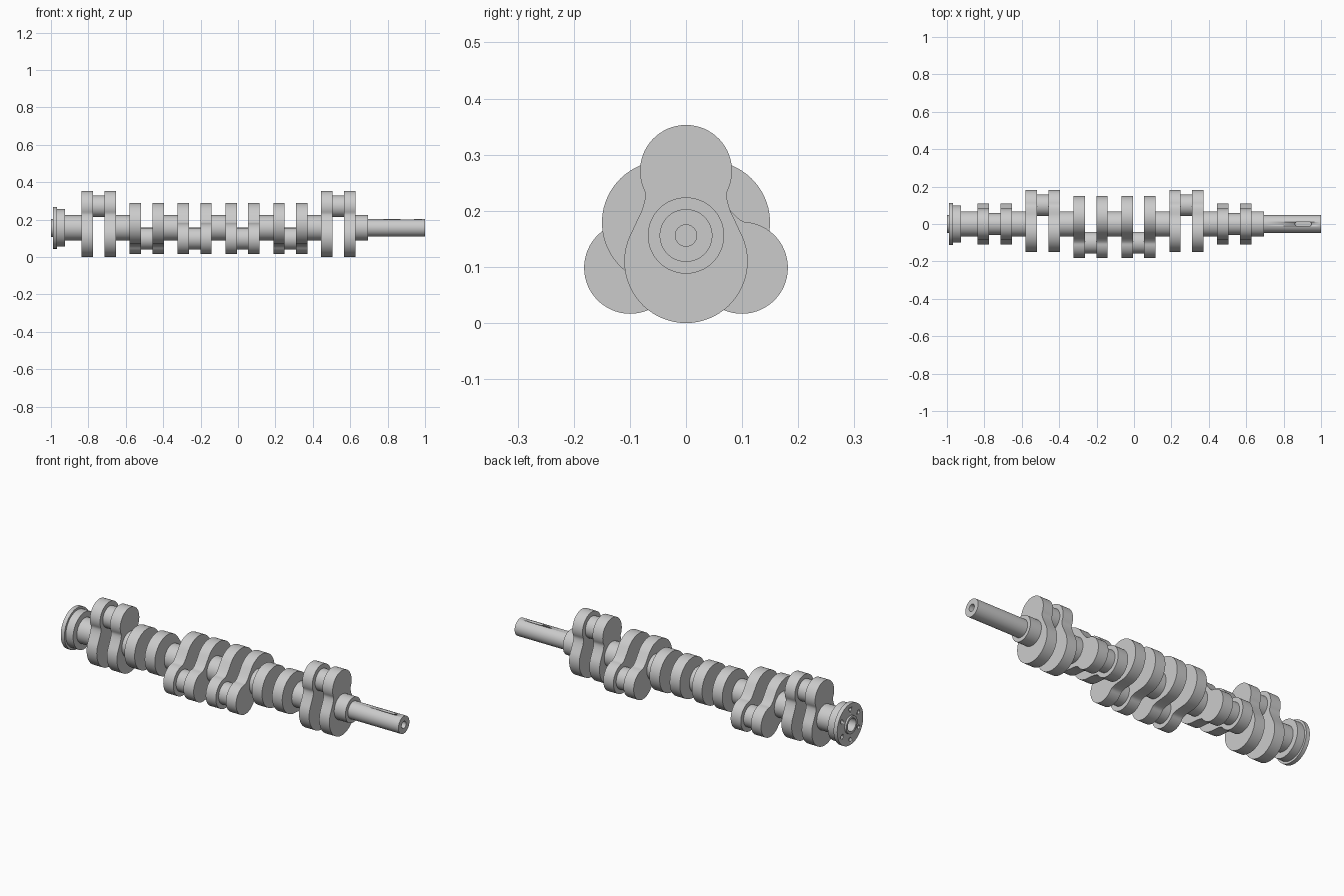
import bpy, bmesh
from math import sin, cos, pi, radians
from mathutils import Matrix

if "Cube" in bpy.data.objects:
    bpy.data.objects.remove(bpy.data.objects["Cube"])

AXIS = 0.156      # height of the rotation axis
THROW = 0.115     # crank radius
R_MAIN, R_PIN = 0.068, 0.058
WEB = 0.061       # web thickness
PITCH = 0.256
HALF = 0.0915     # half length of one throw
SEG = 64


def finish(bm, name, angle=30):
    bmesh.ops.recalc_face_normals(bm, faces=bm.faces)
    me = bpy.data.meshes.new(name)
    bm.to_mesh(me)
    bm.free()
    ob = bpy.data.objects.new(name, me)
    bpy.context.collection.objects.link(ob)
    bpy.ops.object.select_all(action='DESELECT')
    ob.select_set(True)
    bpy.context.view_layer.objects.active = ob
    bpy.ops.object.shade_smooth_by_angle(angle=radians(angle))
    return ob


def lathe(name, profile, y=0.0, z=AXIS, seg=SEG):
    """Closed solid turned around the x direction; profile of (x, radius)."""
    bm = bmesh.new()
    rings = []
    for x, r in profile:
        rings.append([bm.verts.new((x, y + r * cos(2 * pi * i / seg), z + r * sin(2 * pi * i / seg)))
                      for i in range(seg)])
    for a, b in zip(rings, rings[1:]):
        for i in range(seg):
            j = (i + 1) % seg
            bm.faces.new((a[i], a[j], b[j], b[i]))
    bm.faces.new(rings[0])
    bm.faces.new(rings[-1])
    return finish(bm, name)


def cut(target, cutter):
    cutter.hide_render = True
    mod = target.modifiers.new("cut", 'BOOLEAN')
    mod.operation = 'DIFFERENCE'
    mod.object = cutter
    bpy.context.view_layer.objects.active = target
    bpy.ops.object.modifier_apply(modifier=mod.name)
    bpy.data.objects.remove(cutter)


def web_outline():
    """Pin lobe at the top, waist, round counterweight at the bottom."""
    def arc(cz, r, a0, a1, n):
        return [(r * cos(radians(a0 + (a1 - a0) * i / n)),
                 cz + r * sin(radians(a0 + (a1 - a0) * i / n))) for i in range(n + 1)]
    waist = [(0.0725, 0.070), (0.074, 0.060), (0.079, 0.044), (0.088, 0.025)]
    return (arc(THROW, 0.082, -27, 207, 40)
            + [(-u, v) for u, v in waist]
            + arc(-0.046, 0.110, 151, 389, 44)
            + waist[::-1])


def web(name, x0, turn):
    bm = bmesh.new()
    face = bm.faces.new([bm.verts.new((x0, u, v)) for u, v in web_outline()])
    ext = bmesh.ops.extrude_face_region(bm, geom=[face])
    verts = [g for g in ext['geom'] if isinstance(g, bmesh.types.BMVert)]
    bmesh.ops.translate(bm, vec=(WEB, 0, 0), verts=verts)
    m = Matrix.Translation((0, 0, AXIS)) @ Matrix.Rotation(turn, 4, 'X')
    bmesh.ops.transform(bm, matrix=m, verts=bm.verts)
    return finish(bm, name)


# Crank throws: two webs and a pin each, with main journals between
angles = [0, -120, 120, 120, -120, 0]
for i, deg in enumerate(angles):
    t = radians(deg)
    c = -0.744 + PITCH * i
    web(f"web_{i + 1}_a", c - HALF, t)
    web(f"web_{i + 1}_b", c + HALF - WEB, t)
    lathe(f"crank_pin_{i + 1}", [(c - 0.032, R_PIN), (c + 0.032, R_PIN)],
          y=-THROW * sin(t), z=AXIS + THROW * cos(t))
    if i < 5:
        lathe(f"main_journal_{i + 1}",
              [(c + HALF - 0.001, R_MAIN), (c + PITCH - HALF + 0.001, R_MAIN)])

# Flywheel flange with stepped rim, pilot lip and bore
flange = lathe("flywheel_flange", [
    (-0.95, 0.035), (-1.0, 0.035), (-1.0, 0.048), (-0.99, 0.048), (-0.99, 0.112),
    (-0.968, 0.112), (-0.968, 0.100), (-0.924, 0.100), (-0.924, R_MAIN), (-0.834, R_MAIN)])
for k in range(6):
    a = k * pi / 3 + pi / 6
    cut(flange, lathe("bolt_hole_cutter", [(-1.02, 0.0105), (-0.945, 0.0105)],
                      y=0.082 * cos(a), z=AXIS + 0.082 * sin(a), seg=24))

# Nose shaft with centre bore and keyway
nose = lathe("nose_shaft", [
    (0.626, R_MAIN), (0.695, R_MAIN), (0.695, 0.047), (1.0, 0.047), (1.0, 0.019), (0.94, 0.019)])
bm = bmesh.new()
outline = []
for cx, start in ((0.94, -90), (0.87, 90)):
    for i in range(13):
        a = radians(start + 15 * i)
        outline.append(bm.verts.new((cx + 0.010 * cos(a), 0.010 * sin(a), AXIS + 0.033)))
slot = bm.faces.new(outline)
ext = bmesh.ops.extrude_face_region(bm, geom=[slot])
bmesh.ops.translate(bm, vec=(0, 0, 0.04),
                    verts=[g for g in ext['geom'] if isinstance(g, bmesh.types.BMVert)])
cut(nose, finish(bm, "keyway_cutter"))
